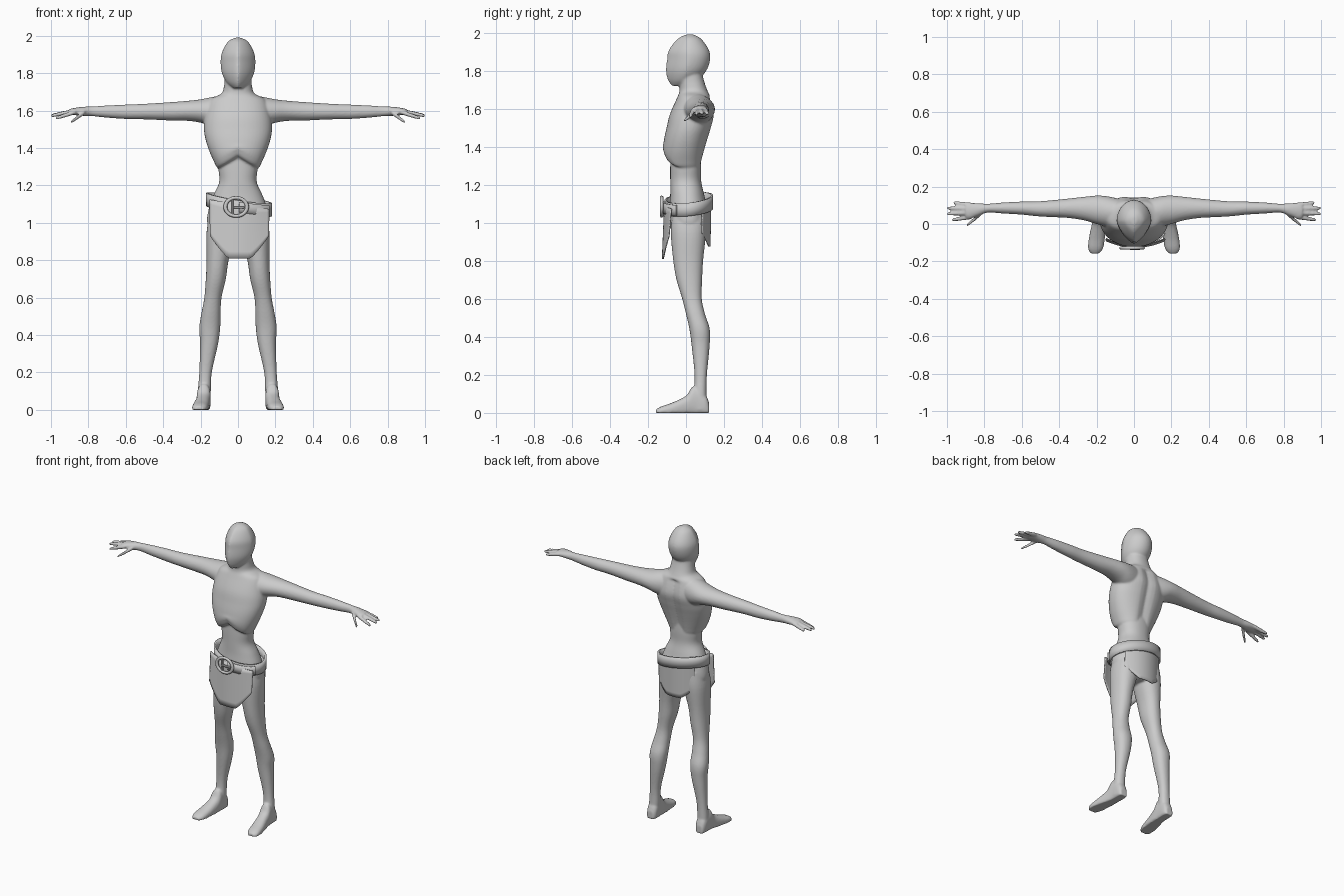
import bpy
import bmesh
from math import sin, cos, pi, sqrt, exp, copysign
from mathutils import Matrix

default_cube = bpy.data.objects.get("Cube")
if default_cube:
    bpy.data.objects.remove(default_cube, do_unlink=True)

# One plain grey for everything
grey = bpy.data.materials.new("plain grey")
grey.use_nodes = True
grey.diffuse_color = (.6, .6, .6, 1)
grey.node_tree.nodes["Principled BSDF"].inputs["Base Color"].default_value = (.6, .6, .6, 1)


def finish(bm, name, smooth=True):
    """Turn a bmesh into a named, coloured object."""
    bmesh.ops.recalc_face_normals(bm, faces=bm.faces)
    mesh = bpy.data.meshes.new(name)
    for face in bm.faces:
        face.smooth = smooth
    bm.to_mesh(mesh)
    bm.free()
    mesh.materials.append(grey)
    obj = bpy.data.objects.new(name, mesh)
    bpy.context.collection.objects.link(obj)
    return obj


def spline(rows, steps=5):
    """Smoothly resample the rows of a loft."""
    padded = [rows[0]] + list(rows) + [rows[-1]]
    result = []
    for a, b, c, d in zip(padded, padded[1:], padded[2:], padded[3:]):
        for i in range(steps):
            t = i / steps
            result.append([
                q + t / 2 * (r - p + t * (2 * p - 5 * q + 4 * r - s + t * (3 * (q - r) + s - p)))
                for p, q, r, s in zip(a, b, c, d)])
    return result + [rows[-1]]


def loft(bm, rows, axis="z", power=2.0, pinch=0.0, shape=None, sides=32, mirror=False):
    """Rows hold a position on the axis, then low and high limits on the other two axes."""
    for side in ((1, -1) if mirror else (1,)):
        rings = []
        for pos, u0, u1, v0, v1 in spline(rows):
            ring = []
            for k in range(sides):
                angle = 2 * pi * k / sides
                u, v = (copysign(abs(f) ** (2 / power), f) for f in (cos(angle), sin(angle)))
                if v < 0 and pinch:
                    u *= max(0, 1 + v) ** pinch
                u = (u0 + u1 + u * (u1 - u0)) / 2
                v = (v0 + v1 + v * (v1 - v0)) / 2
                x, y, z = {"z": (u, v, pos), "x": (pos, u, v), "y": (u, pos, v)}[axis]
                if shape:
                    x, y, z = shape(x, y, z)
                ring.append(bm.verts.new((side * x, y, z)))
            rings.append(ring)
        for low, high in zip(rings, rings[1:]):
            for k in range(sides):
                n = (k + 1) % sides
                bm.faces.new((low[k], low[n], high[n], high[k]))
        bm.faces.new(rings[0])
        bm.faces.new(rings[-1])


def centred(rows):
    return [(z, -w, w, front, back) for z, w, front, back in rows]


def rib_shape(x, y, z):
    """Arch under the ribs in front, groove of the spine behind."""
    if y < 0:
        z += .07 * max(0, 1 - abs(x) / .11) * min(1, max(0, (1.42 - z) / .1))
    elif z < 1.66:
        y -= .016 * exp(-(x / .03) ** 2)
    return x, y, z


def flat_sole(x, y, z):
    return x, y, max(0, z)


body = bmesh.new()

# Head with a ridged face
loft(body, centred([
    (1.99, .015, 0, .04), (1.967, .055, -.045, .08), (1.91, .086, -.09, .12),
    (1.86, .093, -.1, .127), (1.8, .086, -.106, .107), (1.75, .06, -.095, .06),
    (1.72, .025, -.075, 0)]), pinch=.3, sides=48)

# Neck and rib cage
loft(body, centred([
    (1.84, .06, -.02, .09), (1.78, .07, -.04, .088), (1.73, .075, -.035, .1),
    (1.69, .09, -.035, .115), (1.655, .15, -.048, .13), (1.57, .177, -.085, .15),
    (1.5, .182, -.102, .135), (1.44, .172, -.115, .117), (1.38, .152, -.122, .1),
    (1.33, .13, -.12, .088), (1.295, .112, -.108, .08), (1.28, .09, -.085, .07)]),
    power=2.2, shape=rib_shape, sides=48)

# Waist and pelvis
loft(body, centred([
    (1.42, .1, -.08, .075), (1.3, .105, -.083, .08), (1.22, .1, -.083, .08),
    (1.15, .13, -.083, .095), (1.08, .155, -.087, .11), (1, .165, -.085, .113),
    (.94, .13, -.07, .1), (.91, .06, -.03, .07)]), power=2.2, sides=48)

# Legs
loft(body, [
    (1.05, .02, .15, -.07, .1), (.95, .012, .168, -.08, .105), (.8, .05, .168, -.067, .09),
    (.7, .065, .172, -.05, .085), (.6, .088, .18, -.02, .083), (.52, .093, .195, 0, .1),
    (.44, .095, .207, .018, .125), (.35, .107, .203, .03, .124), (.2, .14, .207, .045, .11),
    (.1, .145, .215, .04, .108), (.02, .15, .218, .03, .112)], power=2.2, mirror=True)

# Feet
loft(body, [
    (.122, .16, .205, -.02, .05), (.1, .147, .216, -.02, .1), (.04, .146, .22, -.02, .14),
    (0, .148, .225, -.02, .09), (-.07, .155, .24, -.02, .055), (-.13, .165, .246, -.02, .034),
    (-.158, .185, .232, -.02, .018)], axis="y", power=2.4, shape=flat_sole, mirror=True)

# Arms and palms
loft(body, [
    (.06, -.02, .13, 1.5, 1.685), (.14, -.015, .148, 1.515, 1.672), (.2, 0, .152, 1.535, 1.66),
    (.27, .02, .145, 1.545, 1.652), (.36, .033, .135, 1.547, 1.645), (.5, .04, .122, 1.553, 1.636),
    (.6, .05, .12, 1.555, 1.632), (.7, .056, .115, 1.562, 1.627), (.78, .061, .108, 1.57, 1.622),
    (.83, .044, .111, 1.572, 1.62), (.88, .028, .113, 1.576, 1.613), (.9, .034, .108, 1.58, 1.608)],
    axis="x", mirror=True)

# Fingers and thumbs: start and tip of each
for start, tip in (
        ((.87, .037, 1.592), (.975, .022, 1.558)), ((.88, .06, 1.596), (1, .054, 1.572)),
        ((.88, .082, 1.596), (1, .085, 1.574)), ((.87, .102, 1.594), (.967, .114, 1.572)),
        ((.82, .053, 1.59), (.895, -.008, 1.537))):
    rows = []
    for t, r in ((0, .012), (.5, .0115), (.9, .009), (1, .005)):
        x, y, z = (a + (b - a) * t for a, b in zip(start, tip))
        rows.append((x, y - r, y + r, z - r, z + r))
    loft(body, rows, axis="x", sides=16, mirror=True)

# Fuse the body into one smooth skin
skin = finish(body, "body")
fuse = skin.modifiers.new("fuse", "REMESH")
fuse.mode = "VOXEL"
fuse.voxel_size = .006
fuse.use_smooth_shade = True
relax = skin.modifiers.new("relax", "SMOOTH")
relax.factor = .5
relax.iterations = 5


def sheet(name, point, across, down, thickness):
    """Thin sheet from a function of two values in the range zero to one."""
    bm = bmesh.new()
    grid = [[bm.verts.new(point(i / across, j / down)) for i in range(across + 1)]
            for j in range(down + 1)]
    for upper, lower in zip(grid, grid[1:]):
        for i in range(across):
            bm.faces.new((upper[i], upper[i + 1], lower[i + 1], lower[i]))
    bmesh.ops.remove_doubles(bm, verts=bm.verts, dist=.0001)
    obj = finish(bm, name)
    solid = obj.modifiers.new("thickness", "SOLIDIFY")
    solid.thickness = thickness
    solid.offset = 0
    bpy.context.view_layer.objects.active = obj
    obj.select_set(True)
    bpy.ops.object.shade_smooth_by_angle()
    obj.select_set(False)
    return obj


def band(name, start, end, grow, height):
    """Part of the tilted hip belt between two angles."""
    def point(i, j):
        a = start + (end - start) * i
        x = .006 + (.17 + grow) * cos(a)
        y = .015 + (.122 + grow) * sin(a)
        return x, y, 1.098 - .16 * x + .013 * sin(a) + height * (.5 - j)
    return sheet(name, point, 64, 2, .012)


band("belt", 0, 2 * pi, 0, .07)
band("belt_tail", 1.5 * pi, 1.84 * pi, .01, .056)


def cloth(name, half, hem, rise, y, bend, lean):
    """Hanging panel with a narrow hem and curved sides."""
    def point(i, j):
        u = 2 * i - 1
        x = .008 + half * u
        top = 1.1 - .16 * x
        bottom = hem + rise * max(0, (abs(u) - .36) / .64) ** 1.2
        return x, y - bend * u * u + lean * j, top + (bottom - top) * j
    return sheet(name, point, 28, 8, .006)


cloth("front_cloth", .158, .81, .12, -.112, -.035, -.012)
cloth("back_cloth", .135, .875, .07, .13, .045, -.004)

# Buckle: oval ring, cross bar and pin
bpy.ops.mesh.primitive_torus_add(major_radius=.049, minor_radius=.009, major_segments=40,
                                 minor_segments=10, location=(-.01, -.128, 1.085),
                                 rotation=(pi / 2, 0, 0))
buckle = bpy.context.object
buckle.name = "buckle_ring"
buckle.scale.x = 1.18
buckle.data.materials.append(grey)
bpy.ops.object.shade_smooth()

for name, size, place in (("buckle_bar", (.012, .012, .085), (-.03, -.126, 1.086)),
                          ("buckle_pin", (.06, .012, .013), (.005, -.132, 1.083))):
    bm = bmesh.new()
    bmesh.ops.create_cube(bm, size=1, matrix=Matrix.LocRotScale(place, None, size))
    part = finish(bm, name, smooth=False)
    part.modifiers.new("soft edges", "BEVEL").width = .003
